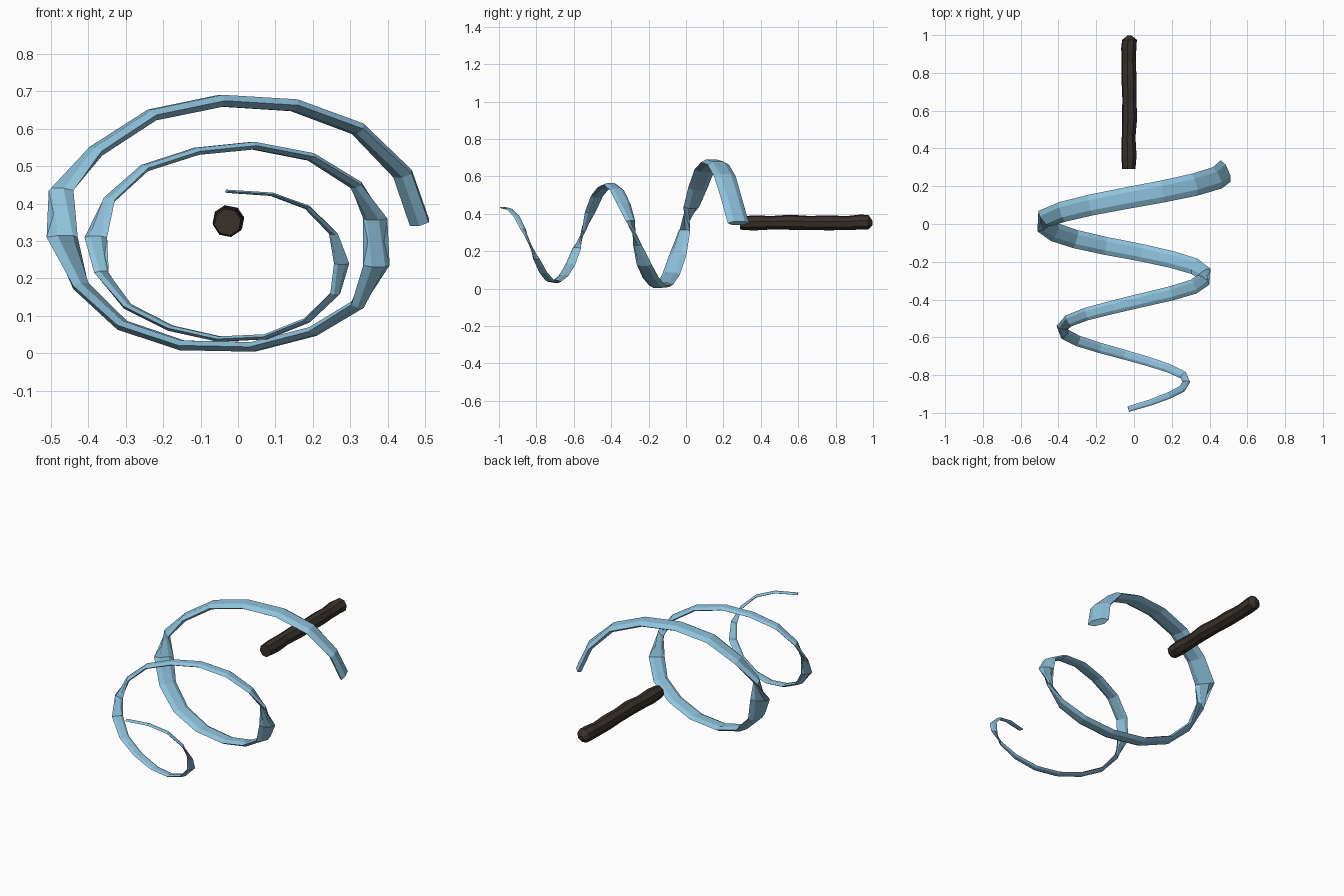
import bpy, bmesh, math, random
from mathutils import Vector

if "Cube" in bpy.data.objects:
    bpy.data.objects.remove(bpy.data.objects["Cube"])

random.seed(4)


def material(name, rgb):
    m = bpy.data.materials.new(name)
    m.diffuse_color = (*rgb, 1)
    m.use_nodes = True
    m.node_tree.nodes["Principled BSDF"].inputs["Base Color"].default_value = m.diffuse_color
    return m


def loft(name, rings, mat):
    """Skin a list of equal-length point rings and cap both ends."""
    bm = bmesh.new()
    vs = [[bm.verts.new(p) for p in ring] for ring in rings]
    n = len(rings[0])
    for a, b in zip(vs, vs[1:]):
        for k in range(n):
            bm.faces.new((a[k], a[(k + 1) % n], b[(k + 1) % n], b[k]))
    bm.faces.new(vs[0])
    bm.faces.new(vs[-1])
    bmesh.ops.recalc_face_normals(bm, faces=bm.faces)
    me = bpy.data.meshes.new(name)
    bm.to_mesh(me)
    bm.free()
    me.materials.append(mat)
    ob = bpy.data.objects.new(name, me)
    bpy.context.collection.objects.link(ob)
    return ob


blue = material("ribbon_blue", (0.275, 0.55, 0.73))
wood = material("dark_wood", (0.042, 0.031, 0.024))

# ribbon: spiral path as (x, z); y falls evenly from step to step
path = [(.485, .35), (.44, .48), (.32, .60), (.15, .663), (-.045, .675), (-.23, .637),
        (-.38, .54), (-.473, .435), (-.47, .31), (-.42, .18), (-.31, .075), (-.15, .021),
        (.04, .017), (.20, .058), (.32, .13), (.37, .235), (.367, .36), (.315, .45),
        (.195, .525), (.04, .555), (-.11, .54), (-.25, .495), (-.345, .41), (-.38, .31),
        (-.365, .215), (-.295, .125), (-.18, .067), (-.05, .038), (.075, .044), (.185, .088),
        (.26, .16), (.277, .24), (.255, .32), (.185, .39), (.09, .425), (-.03, .433)]
pts = [Vector((x, .28 - .036 * i, z)) for i, (x, z) in enumerate(path)]
last = len(pts) - 1
rings = []
for i, p in enumerate(pts):
    # width stays horizontal, so the band twists where the path is steep
    ahead, behind = pts[min(i + 1, last)], pts[max(i - 1, 0)]
    t = (pts[2] - p if i == 0 else ahead - behind).normalized()
    side = t.cross(Vector((0, 0, 1))).normalized()
    up = side.cross(t).normalized()
    w = .0625 + (.015 - .0625) * i / last
    rings.append([p + side * w * math.cos(k * math.pi / 3) + up * w * .32 * math.sin(k * math.pi / 3)
                  for k in range(6)])
loft("ribbon", rings, blue)

# stick: slightly uneven eight-sided rod with a blunt pointed far end
stick = []
for y, r in [(.29, .036), (.36, .041), (.46, .037), (.56, .041), (.66, .038),
             (.76, .041), (.86, .038), (.93, .041), (.975, .040), (.997, .012)]:
    cx = -.026 + random.uniform(-.003, .003)
    cz = .353 + random.uniform(-.003, .003)
    stick.append([(cx + r * math.cos(k * math.pi / 4 + .2), y, cz + r * math.sin(k * math.pi / 4 + .2))
                  for k in range(8)])
loft("stick", stick, wood)
